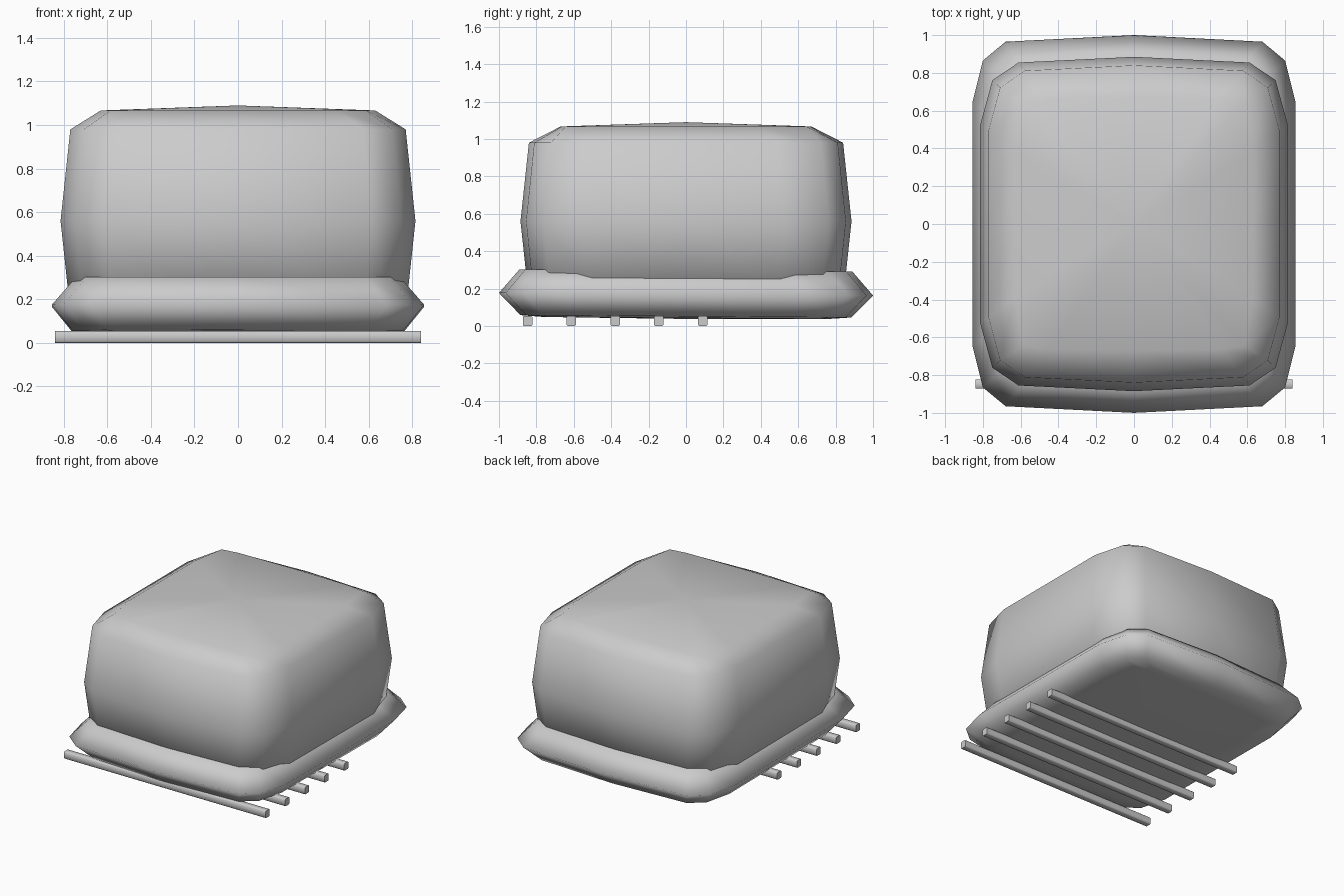
import bpy
import bmesh
from mathutils import Matrix

cube = bpy.data.objects.get("Cube")
if cube:
    bpy.data.objects.remove(cube, do_unlink=True)

# Single plain material
grey = bpy.data.materials.new("plain_grey")
grey.use_nodes = True
colour = (0.6, 0.6, 0.6, 1)
grey.diffuse_color = colour
grey.node_tree.nodes["Principled BSDF"].inputs["Base Color"].default_value = colour

# Quarter outlines in unit half sizes, from the back middle to the left middle
WALL = [(0, 1), (0.75, 0.966), (0.92, 0.86), (1, 0.59), (1, 0)]
CAP = [(0, 1), (0.72, 0.99), (0.93, 0.96), (1, 0.58), (1, 0)]
RIM = [(0, 1), (0.795, 0.965), (0.936, 0.865), (1, 0.645), (1, 0)]


def full_outline(quarter):
    """Mirror a quarter outline into a closed loop."""
    half = quarter + [(x, -y) for x, y in quarter[-2::-1]]
    return half + [(-x, y) for x, y in half[-2:0:-1]]


def finish(bm, name):
    bmesh.ops.recalc_face_normals(bm, faces=bm.faces)
    mesh = bpy.data.meshes.new(name)
    bm.to_mesh(mesh)
    bm.free()
    mesh.materials.append(grey)
    obj = bpy.data.objects.new(name, mesh)
    bpy.context.collection.objects.link(obj)
    return obj


def loft(name, rings, bottom, top, tilt=0):
    """Stack outlines of given half sizes and close both ends with low domes."""
    bm = bmesh.new()
    loops = []
    for quarter, w, d, z in rings:
        loops.append([bm.verts.new((x * w, y * d, z - tilt * y * d))
                      for x, y in full_outline(quarter)])
    n = len(loops[0])
    for a, b in zip(loops, loops[1:]):
        for i in range(n):
            j = (i + 1) % n
            bm.faces.new((a[i], a[j], b[j], b[i]))
    for loop, z in ((loops[0], bottom), (loops[-1], top)):
        tip = bm.verts.new((0, 0, z))
        for i in range(n):
            bm.faces.new((loop[i], loop[(i + 1) % n], tip))
    for f in bm.faces:
        f.smooth = True
    return finish(bm, name)


# Rounded box body
loft("body", [
    (WALL, 0.77, 0.84, 0.14),
    (WALL, 0.815, 0.885, 0.56),
    (WALL, 0.77, 0.84, 0.98),
    (CAP, 0.63, 0.67, 1.067),
], bottom=0.12, top=1.09)

# Wide padded base
loft("base_cushion", [
    (CAP, 0.62, 0.76, 0.043),
    (RIM, 0.76, 0.885, 0.052),
    (RIM, 0.855, 1.0, 0.17),
    (RIM, 0.745, 0.89, 0.297),
], bottom=0.038, top=0.3, tilt=0.007)

# Row of bars under the front part
for k in range(5):
    bm = bmesh.new()
    centre = Matrix.Translation((0, -0.847 + k * 0.234, 0.027))
    bmesh.ops.create_cube(bm, size=1, matrix=centre @ Matrix.Diagonal((1.68, 0.05, 0.054, 1)))
    long_edges = [e for e in bm.edges if e.calc_length() > 1]
    bmesh.ops.bevel(bm, geom=long_edges, offset=0.006, segments=1, affect='EDGES')
    for f in bm.faces:
        f.smooth = abs(f.calc_center_median().x) < 0.5
    finish(bm, "slat_%d" % (k + 1))
